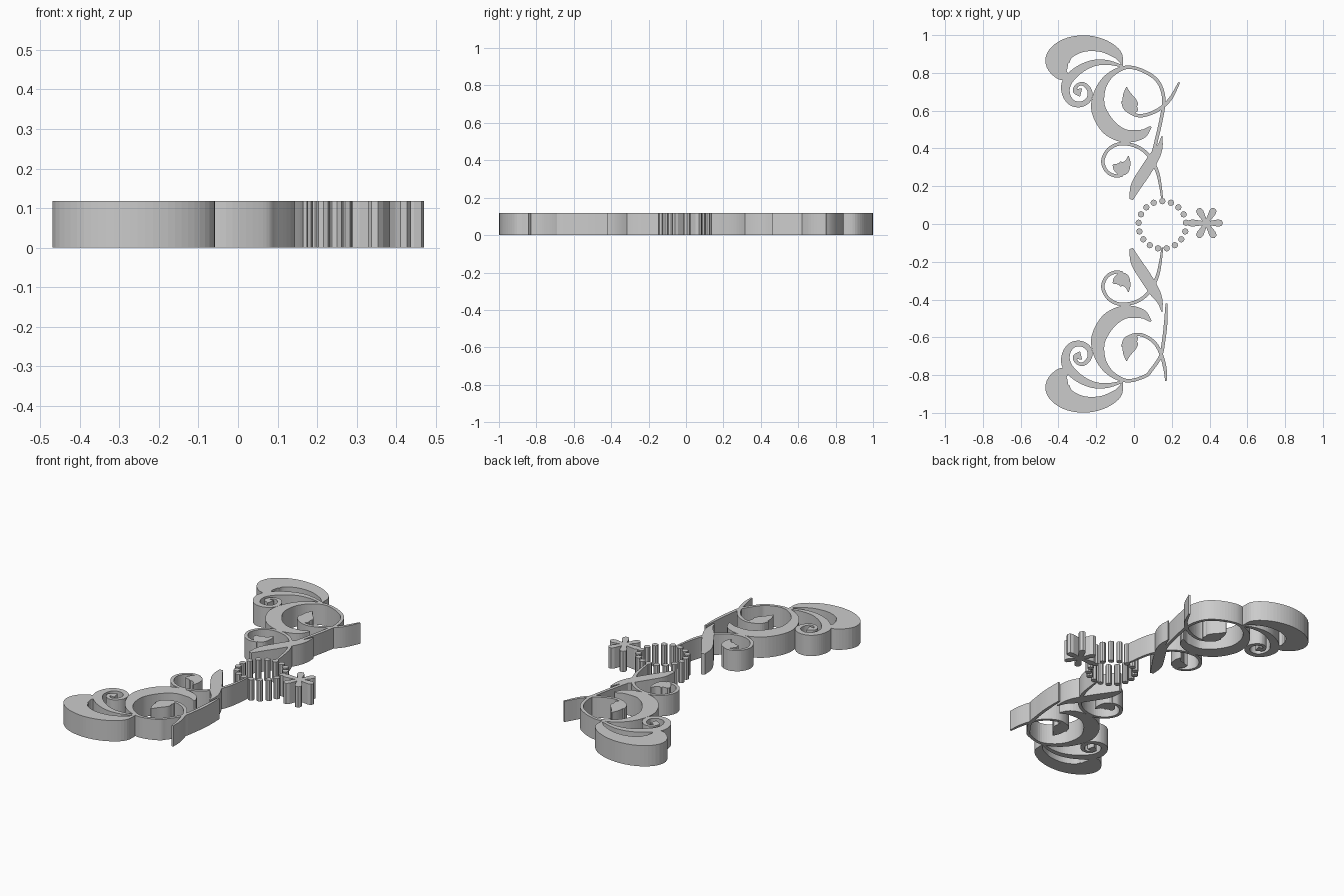
import bpy, bmesh, math
from mathutils import Vector

if "Cube" in bpy.data.objects:
    bpy.data.objects.remove(bpy.data.objects["Cube"])

H = 0.118  # plate thickness


def finish(bm, name):
    bmesh.ops.recalc_face_normals(bm, faces=bm.faces[:])
    me = bpy.data.meshes.new(name)
    bm.to_mesh(me)
    bm.free()
    ob = bpy.data.objects.new(name, me)
    bpy.context.collection.objects.link(ob)
    return ob


def smooth_path(pts, steps=6):
    p = [Vector(q) for q in pts]
    p = [2 * p[0] - p[1]] + p + [2 * p[-1] - p[-2]]
    out = []
    for i in range(1, len(p) - 2):
        a, b, c, d = p[i - 1:i + 3]
        for k in range(steps):
            t = k / steps
            out.append(0.5 * (2 * b + (c - a) * t + (2 * a - 5 * b + 4 * c - d) * t * t
                              + (3 * b - a - 3 * c + d) * t ** 3))
    return out + [p[-2]]


def stroke(name, pts, side=1):
    """Extruded brush stroke; pts are (x, y, width), side mirrors in y."""
    path = smooth_path(pts)
    bm = bmesh.new()
    rings = []
    for i, p in enumerate(path):
        t = path[min(i + 1, len(path) - 1)] - path[max(i - 1, 0)]
        n = Vector((-t.y, t.x)).normalized() * max(p.z, 0.004) / 2
        rings.append([bm.verts.new((p.x + s * n.x, side * (p.y + s * n.y), z))
                      for s, z in ((-1, 0), (1, 0), (1, H), (-1, H))])
    for r, q in zip(rings, rings[1:]):
        for k in range(4):
            j = (k + 1) % 4
            bm.faces.new((r[k], r[j], q[j], q[k]))
    bm.faces.new(rings[0])
    bm.faces.new(rings[-1])
    return finish(bm, name)


def prism(bm, outline):
    lo = [bm.verts.new((x, y, 0)) for x, y in outline]
    hi = [bm.verts.new((x, y, H)) for x, y in outline]
    bm.faces.new(lo)
    bm.faces.new(hi)
    for i in range(len(lo)):
        j = (i + 1) % len(lo)
        bm.faces.new((lo[i], lo[j], hi[j], hi[i]))


W = 0.018  # thin stem width
for side, tag in ((1, "upper"), (-1, "lower")):
    # large end leaf, its inner vein and the curl below it
    stroke(tag + "_end_leaf", [(-.06, .84, .004), (-.09, .90, .05), (-.17, .945, .07), (-.27, .955, .088),
           (-.36, .925, .11), (-.405, .865, .13), (-.385, .80, .08), (-.345, .775, .02)], side)
    stroke(tag + "_end_curl", [(-.06, .835, .012), (-.14, .855, .025), (-.22, .85, .035), (-.30, .81, .045),
           (-.355, .75, .05), (-.36, .69, .042), (-.33, .643, .034), (-.28, .634, .03), (-.24, .66, .028),
           (-.235, .705, .025), (-.265, .74, .02), (-.30, .735, .018), (-.312, .705, .025), (-.28, .695, .045)], side)
    # big C scroll running into the straight stem
    if side == 1:
        tail = [(.13, .75, W), (.158, .66, W), (.145, .56, W), (.12, .45, W), (.10, .37, W)]
        sprig = [(.03, .573, W), (.12, .60, W), (.19, .66, W), (.24, .75, .01)]
    else:
        tail = [(.09, .775, W), (.14, .70, W), (.158, .61, W), (.168, .52, W), (.172, .42, .01)]
        sprig = [(.03, .585, W), (.10, .62, W), (.14, .68, W), (.163, .76, W), (.17, .83, .01)]
    stroke(tag + "_c_scroll", [(.09, .515, .01), (.04, .475, .05), (-.05, .467, .07), (-.13, .51, .085),
           (-.182, .59, .08), (-.19, .66, .065), (-.165, .74, .045), (-.11, .80, .03), (-.03, .83, W),
           (.06, .805, W)] + tail, side)
    # sprig with teardrop leaf inside the C
    stroke(tag + "_sprig", [(-.06, .65, W), (-.04, .605, W)] + sprig, side)
    stroke(tag + "_sprig_leaf", [(-.04, .725, .004), (-.035, .68, .05), (-.02, .64, .075),
           (.0, .61, .06), (.02, .60, .01)], side)
    # small loop whose stem runs down to the bead ring, with its leaf
    stroke(tag + "_loop_stem", [(-.06, .26, W), (-.10, .255, W), (-.145, .28, W), (-.165, .335, W),
           (-.135, .395, W), (-.07, .425, W), (.015, .41, W), (.08, .36, W), (.122, .28, W), (.14, .20, .014),
           (.15, .125, .01)], side)
    stroke(tag + "_loop_leaf", [(-.03, .36, .004), (-.035, .325, .035), (-.06, .295, .075),
           (-.09, .30, .05), (-.11, .315, .01)], side)
    # thick diagonal blade
    stroke(tag + "_blade", [(-.015, .13, .02), (.01, .20, .055), (.06, .28, .062), (.11, .36, .055),
           (.137, .41, .03), (.148, .465, .004)], side)

# ring of bead posts
bm = bmesh.new()
for k in range(17):
    a = math.pi / 2 + k * math.tau / 17
    cx, cy = .15 + .126 * math.cos(a), -.005 + .126 * math.sin(a)
    prism(bm, [(cx + .017 * math.cos(i * math.tau / 8), cy + .017 * math.sin(i * math.tau / 8)) for i in range(8)])
finish(bm, "bead_ring")

# six petal star flower as one outline
bm = bmesh.new()
outline = []
for k in range(6):
    a = k * math.tau / 6
    r = .088 if k == 0 else .1 if k == 3 else .09
    for u, v in ((.02, -.0115), (r - .025, -.019), (r - .007, -.015), (r, 0),
                 (r - .007, .015), (r - .025, .019)):
        outline.append((.383 + u * math.cos(a) - v * math.sin(a), .005 + u * math.sin(a) + v * math.cos(a)))
prism(bm, outline)
finish(bm, "star_flower")
